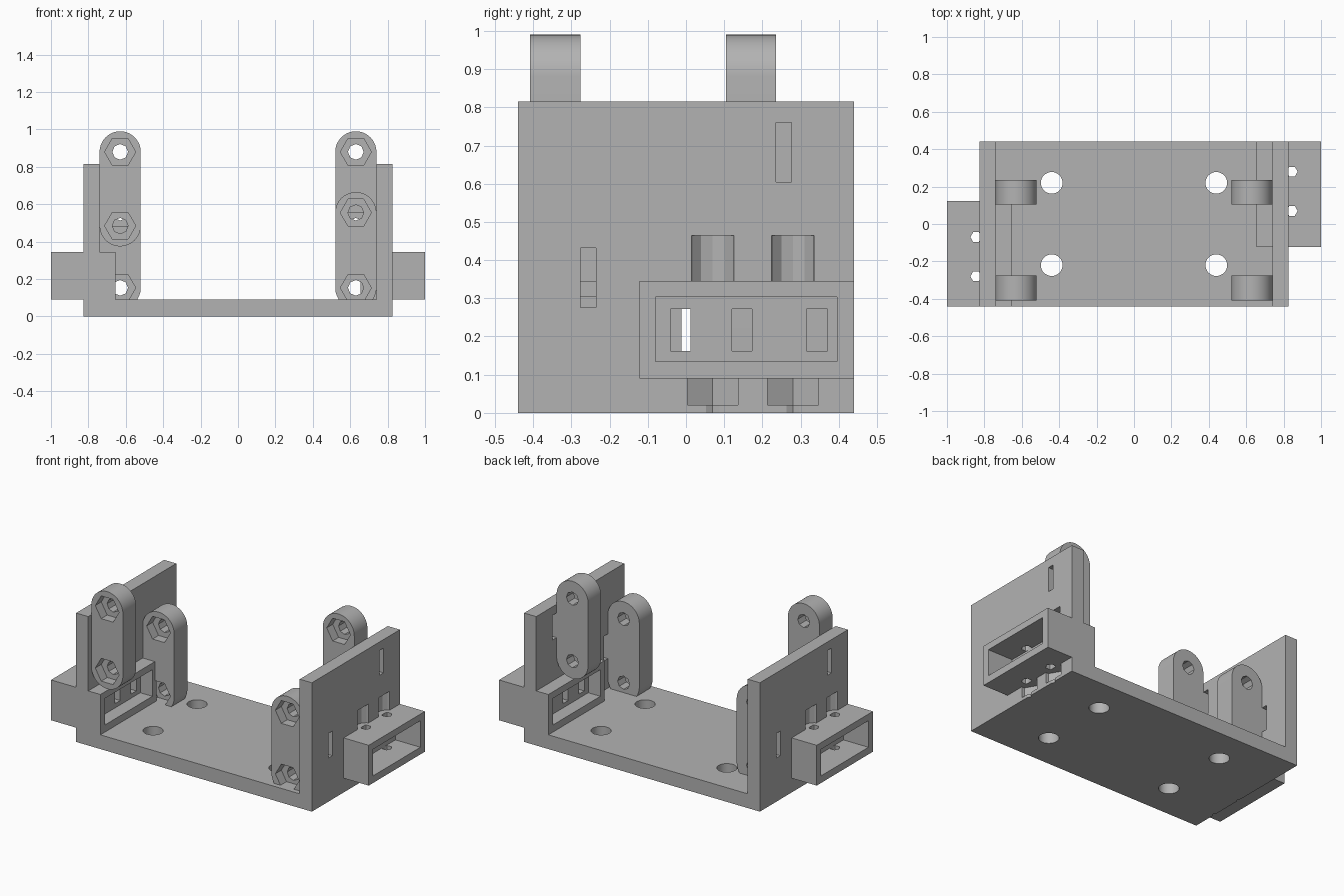
import bpy, bmesh, math
from mathutils import Matrix, Vector

cube = bpy.data.objects.get("Cube")
if cube:
    bpy.data.objects.remove(cube, do_unlink=True)

grey = bpy.data.materials.new("plain grey")
grey.use_nodes = True
grey.diffuse_color = (0.45, 0.45, 0.45, 1)
grey.node_tree.nodes["Principled BSDF"].inputs["Base Color"].default_value = (0.45, 0.45, 0.45, 1)


def make(name, bm):
    bmesh.ops.recalc_face_normals(bm, faces=bm.faces)
    me = bpy.data.meshes.new(name)
    bm.to_mesh(me)
    bm.free()
    me.materials.append(grey)
    ob = bpy.data.objects.new(name, me)
    bpy.context.collection.objects.link(ob)
    return ob


def box(name, x, y, z):
    """Box from three (low, high) ranges, in any order."""
    bm = bmesh.new()
    bmesh.ops.create_cube(bm, size=1)
    for v in bm.verts:
        v.co = Vector(min(r) + (c + 0.5) * abs(r[1] - r[0]) for r, c in zip((x, y, z), v.co))
    return make(name, bm)


def extrude_y(name, profile, y0, y1):
    """Solid from an (x, z) outline pulled along y."""
    bm = bmesh.new()
    face = bm.faces.new([bm.verts.new((x, y0, z)) for x, z in profile])
    new = bmesh.ops.extrude_face_region(bm, geom=[face])["geom"]
    bmesh.ops.translate(bm, vec=(0, y1 - y0, 0), verts=[g for g in new if isinstance(g, bmesh.types.BMVert)])
    return make(name, bm)


def prism(x, y, z0, z1, r, sides, turn=0.0):
    """Upright prism used as a drill."""
    bm = bmesh.new()
    spin = Matrix.Translation((x, y, (z0 + z1) / 2)) @ Matrix.Rotation(turn, 4, 'Z')
    bmesh.ops.create_cone(bm, cap_ends=True, segments=sides, radius1=r, radius2=r,
                          depth=z1 - z0, matrix=spin)
    return make("drill", bm)


def ring(x, z, r, sides):
    return [(x + r * math.cos(math.tau * i / sides), z + r * math.sin(math.tau * i / sides))
            for i in range(sides)]


def cut(target, *cutters):
    bpy.context.view_layer.objects.active = target
    for c in cutters:
        m = target.modifiers.new("cut", 'BOOLEAN')
        m.operation, m.solver, m.object = 'DIFFERENCE', 'EXACT', c
        bpy.ops.object.modifier_apply(modifier=m.name)
        bpy.data.objects.remove(c, do_unlink=True)


HALF, INNER, OUTER, WALL_TOP, FLOOR = 0.44, 0.74, 0.825, 0.815, 0.09
EAR_X, EAR_R = 0.63, 0.11

# U-shaped frame: floor and two side walls
half = [(OUTER, 0), (OUTER, WALL_TOP), (INNER, WALL_TOP), (INNER, FLOOR)]
frame = extrude_y("frame", half + [(-x, z) for x, z in reversed(half)], -HALF, HALF)

# Floor mounting holes
for x in (-0.44, 0.44):
    for y in (-0.22, 0.22):
        cut(frame, prism(x, y, -0.1, 0.2, 0.058, 32))

parts = [frame]
for s, side in ((1, "left"), (-1, "right")):
    wall = (s * 0.7, s * 0.9)
    span = (s * -0.122, s * HALF)

    # Sleeves around the connector, inside and outside the wall
    sleeves = []
    for label, a, b in (("inner", 0.655, INNER), ("outer", OUTER, 1.0)):
        sleeve = box(f"{side}_{label}_sleeve", (s * a, s * b), span, (FLOOR, 0.345))
        cut(sleeve, box("window", (s * (a - 0.1), s * (b + 0.1)), (s * -0.08, s * 0.395), (0.135, 0.303)))
        sleeves.append(sleeve)
    parts += sleeves

    # Connector pin slots through the wall
    for a, b in ((-0.04, 0.012), (0.12, 0.173), (0.315, 0.37)):
        cut(frame, box("slot", wall, (s * a, s * b), (0.162, 0.272)))

    # Screw holes with head clearance above and nut pocket below
    for y in (0.07, 0.28):
        px, py = s * 0.845, s * y
        cut(frame, prism(px, py, 0.345, 0.465, 0.061, 12), prism(px, py, 0.02, FLOOR, 0.077, 6, math.pi / 2),
            prism(px, py, -0.1, 0.05, 0.03, 6, math.pi / 2))
        cut(sleeves[1], prism(px, py, 0, 0.5, 0.03, 6, math.pi / 2))

    # Upright ears, one high and one low, with a tie slot beside each
    for place, y0, y1, high in (("front", -0.408, -0.276, s < 0), ("back", 0.105, 0.236, s > 0)):
        low_z, top_z = (0.485, 0.88) if high else (0.153, 0.555)
        arc = [math.pi * i / 32 for i in range(33)]
        outline = [(s * EAR_X + EAR_R * math.cos(t), top_z + EAR_R * math.sin(t)) for t in arc]
        outline += [(s * EAR_X - EAR_R * math.cos(t), low_z - EAR_R * math.sin(t)) for t in arc]
        ear = extrude_y(f"{side}_{place}_ear", outline, y0, y1)
        for z in (low_z, top_z):
            cut(ear, extrude_y("bolt", ring(s * EAR_X, z, 0.042, 8), y0 - 0.1, y1 + 0.1),
                extrude_y("nut", ring(s * EAR_X, z, 0.083, 6), y0 - 0.1, y0 + 0.06))
        parts.append(ear)
        mid = (low_z + top_z) / 2
        cut(frame, box("slot", wall, (y1, y1 + 0.04), (mid - 0.078, mid + 0.078)))

# Smooth the round surfaces, keep the edges crisp
for ob in parts:
    bpy.ops.object.select_all(action='DESELECT')
    ob.select_set(True)
    bpy.context.view_layer.objects.active = ob
    bpy.ops.object.shade_smooth_by_angle(angle=math.radians(25))
